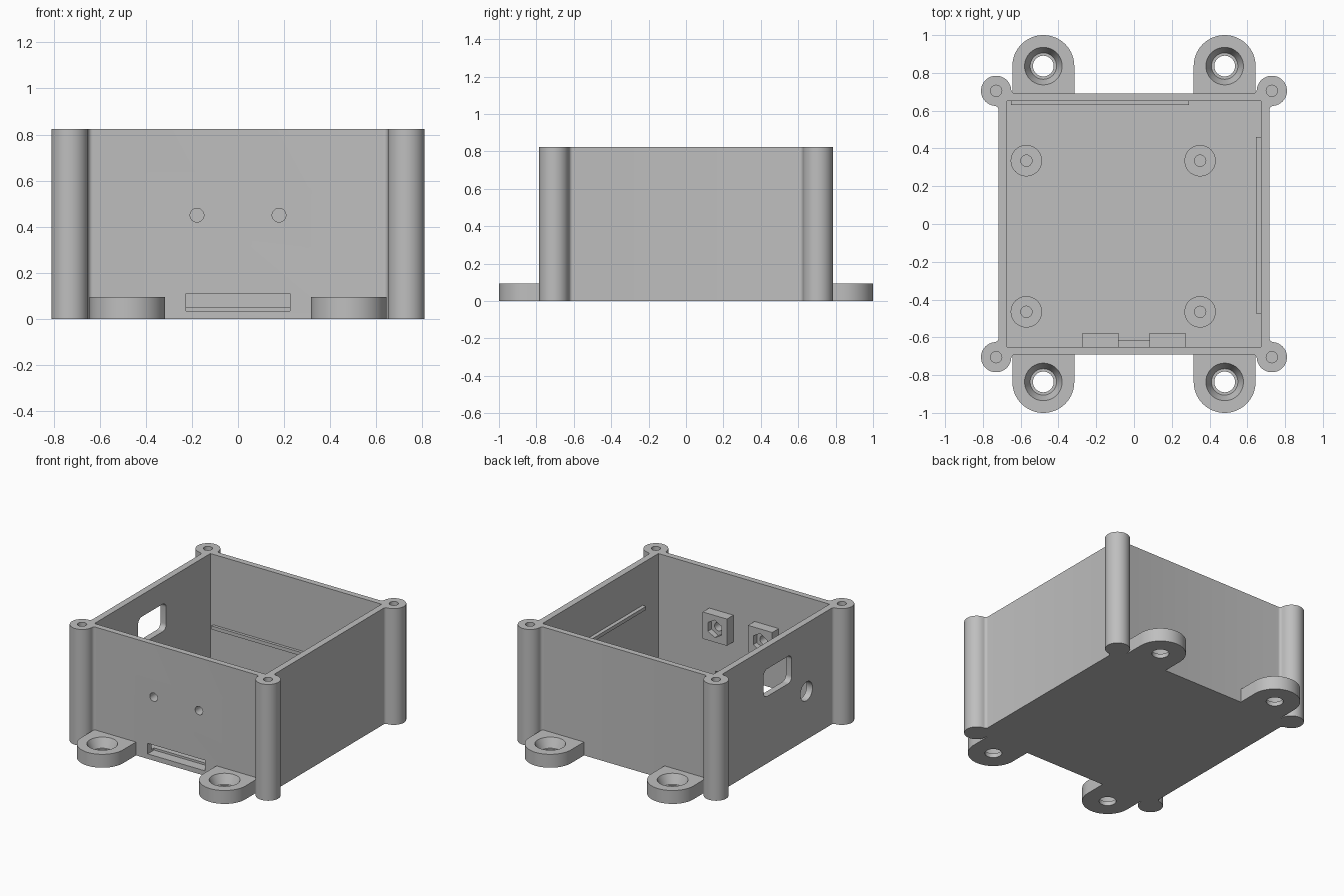
import bpy, bmesh
from math import pi, sin, cos, sqrt, atan2, radians

cube = bpy.data.objects.get("Cube")
if cube:
    bpy.data.objects.remove(cube, do_unlink=True)

grey = bpy.data.materials.new("plain grey")
grey.use_nodes = True
COLOUR = (0.52, 0.52, 0.52, 1)
grey.diffuse_color = COLOUR
grey.node_tree.nodes["Principled BSDF"].inputs["Base Color"].default_value = COLOUR

W, H, TOP = 0.718, 0.692, 0.825        # half width, half depth, height of the box
IW, IH, FLOOR = 0.672, 0.65, 0.05      # cavity half sizes and floor thickness
PX, PY, PR, FILLET = 0.73, 0.705, 0.08, 0.02   # corner pillars
BORE = 0.03


def arc(cx, cy, r, a0, a1, n):
    return [(cx + r * cos(a0 + (a1 - a0) * i / n), cy + r * sin(a0 + (a1 - a0) * i / n))
            for i in range(n + 1)]


def circle(cx, cy, r, n=40, start=0.0):
    return arc(cx, cy, r, start, start + 2 * pi, n)[:-1]


def rect(x0, x1, y0, y1):
    return [(x0, y0), (x1, y0), (x1, y1), (x0, y1)]


def round_rect(x0, x1, y0, y1, r):
    pts = []
    for i, (cx, cy) in enumerate(rect(x0 + r, x1 - r, y0 + r, y1 - r)):
        pts += arc(cx, cy, r, pi + i * pi / 2, pi + (i + 1) * pi / 2, 8)
    return pts


def prism(name, pts, lo, hi, axis="z", top=None):
    """Extrude a 2D profile along an axis, optionally lofting to a second profile."""
    place = {"x": lambda a, b, d: (d, a, b),
             "y": lambda a, b, d: (a, d, b),
             "z": lambda a, b, d: (a, b, d)}[axis]
    bm = bmesh.new()
    low = [bm.verts.new(place(a, b, lo)) for a, b in pts]
    high = [bm.verts.new(place(a, b, hi)) for a, b in (top or pts)]
    bm.faces.new(low)
    bm.faces.new(high)
    for i in range(len(low)):
        j = (i + 1) % len(low)
        bm.faces.new((low[i], low[j], high[j], high[i]))
    bmesh.ops.recalc_face_normals(bm, faces=bm.faces)
    mesh = bpy.data.meshes.new(name)
    bm.to_mesh(mesh)
    bm.free()
    mesh.materials.append(grey)
    ob = bpy.data.objects.new(name, mesh)
    bpy.context.collection.objects.link(ob)
    return ob


def cut(ob, *args, **kwargs):
    """Subtract a prism from an object and discard the cutter."""
    cutter = prism("cutter", *args, **kwargs)
    cutter.hide_render = True
    mod = ob.modifiers.new("cut", "BOOLEAN")
    mod.operation, mod.solver, mod.object = "DIFFERENCE", "EXACT", cutter
    graph = bpy.context.evaluated_depsgraph_get()
    mesh = bpy.data.meshes.new_from_object(ob.evaluated_get(graph))
    ob.modifiers.clear()
    ob.data = mesh
    bpy.data.objects.remove(cutter, do_unlink=True)


def corner_outline():
    """One corner: wall, fillet, pillar, fillet, wall."""
    dx, dy = W + FILLET - PX, H + FILLET - PY
    reach = PR + FILLET
    fx, fy = W + FILLET, PY - sqrt(reach ** 2 - dx ** 2)
    gx, gy = PX - sqrt(reach ** 2 - dy ** 2), H + FILLET
    return (arc(fx, fy, FILLET, pi, atan2(PY - fy, PX - fx), 6)
            + arc(PX, PY, PR, atan2(fy - PY, fx - PX), atan2(gy - PY, gx - PX), 32)[1:-1]
            + arc(gx, gy, FILLET, atan2(PY - gy, PX - gx), -pi / 2, 6))


# Box with four corner pillars
corner = corner_outline()
outline = list(corner)
outline += [(-x, y) for x, y in reversed(corner)]
outline += [(-x, -y) for x, y in corner]
outline += [(x, -y) for x, y in reversed(corner)]
box = prism("enclosure_box", outline, 0, TOP)
cut(box, rect(-IW, IW, -IH, IH), FLOOR, 1)
for sx in (-1, 1):
    for sy in (-1, 1):
        cut(box, circle(sx * PX, sy * PY, BORE, 24), 0.4, 1)

# Side window and round port, front slot and front screw holes
cut(box, round_rect(-0.16, 0.155, 0.475, 0.67, 0.04), -0.8, -0.6, "x")
cut(box, circle(-0.326, 0.343, 0.067), -0.8, -0.6, "x")
cut(box, rect(-0.225, 0.225, 0.035, 0.11), -0.8, -0.62, "y")
NUT_X, NUT_Z = 0.178, 0.45
for sx in (-1, 1):
    cut(box, circle(sx * NUT_X, NUT_Z, BORE, 24), -0.8, -0.6, "y")
parts = [box]

# Nut holders inside the front wall
for side, sx in (("right", -1), ("left", 1)):
    x = sx * NUT_X
    holder = prism("nut_holder_" + side,
                   rect(x - 0.095, x + 0.095, NUT_Z - 0.095, NUT_Z + 0.095), -IH, -0.577, "y")
    cut(holder, circle(x, NUT_Z, BORE, 24), -0.8, -0.5, "y")
    cut(holder, circle(x, NUT_Z, 0.062, 6, pi / 2), -0.617, -0.5, "y")
    parts.append(holder)

# Mounting lugs with countersunk holes
LX, LY, LR, LZ = 0.48, 0.836, 0.164, 0.095
for side, sx in (("right", -1), ("left", 1)):
    for end, sy in (("front", -1), ("back", 1)):
        x, y = sx * LX, sy * LY
        profile = [(x + LR, sy * H)] + [(px, sy * py) for px, py in arc(x, LY, LR, 0, pi, 32)]
        profile.append((x - LR, sy * H))
        lug = prism("mounting_lug_%s_%s" % (end, side), profile, 0, LZ)
        cut(lug, circle(x, y, 0.055), -0.1, 0.2)
        cut(lug, circle(x, y, 0.07), 0.03, LZ + 0.001, top=circle(x, y, 0.1))
        parts.append(lug)

# Board standoffs on the floor
for i, x in enumerate((-0.57, 0.35)):
    for j, y in enumerate((-0.465, 0.335)):
        post = prism("standoff_%d" % (2 * i + j + 1), circle(x, y, 0.083), FLOOR, 0.1)
        cut(post, circle(x, y, BORE, 24), FLOOR - 0.1, 0.2)
        parts.append(post)

# Ledges on the inner walls
parts.append(prism("back_ledge", rect(-0.65, 0.29, 0.63, IH), 0.30, 0.325))
parts.append(prism("left_ledge", rect(0.645, IW, -0.475, 0.46), 0.50, 0.525))

# Smooth the round surfaces, keep the edges sharp
bpy.ops.object.select_all(action="DESELECT")
for ob in parts:
    ob.select_set(True)
bpy.context.view_layer.objects.active = box
bpy.ops.object.shade_smooth_by_angle(angle=radians(30))
